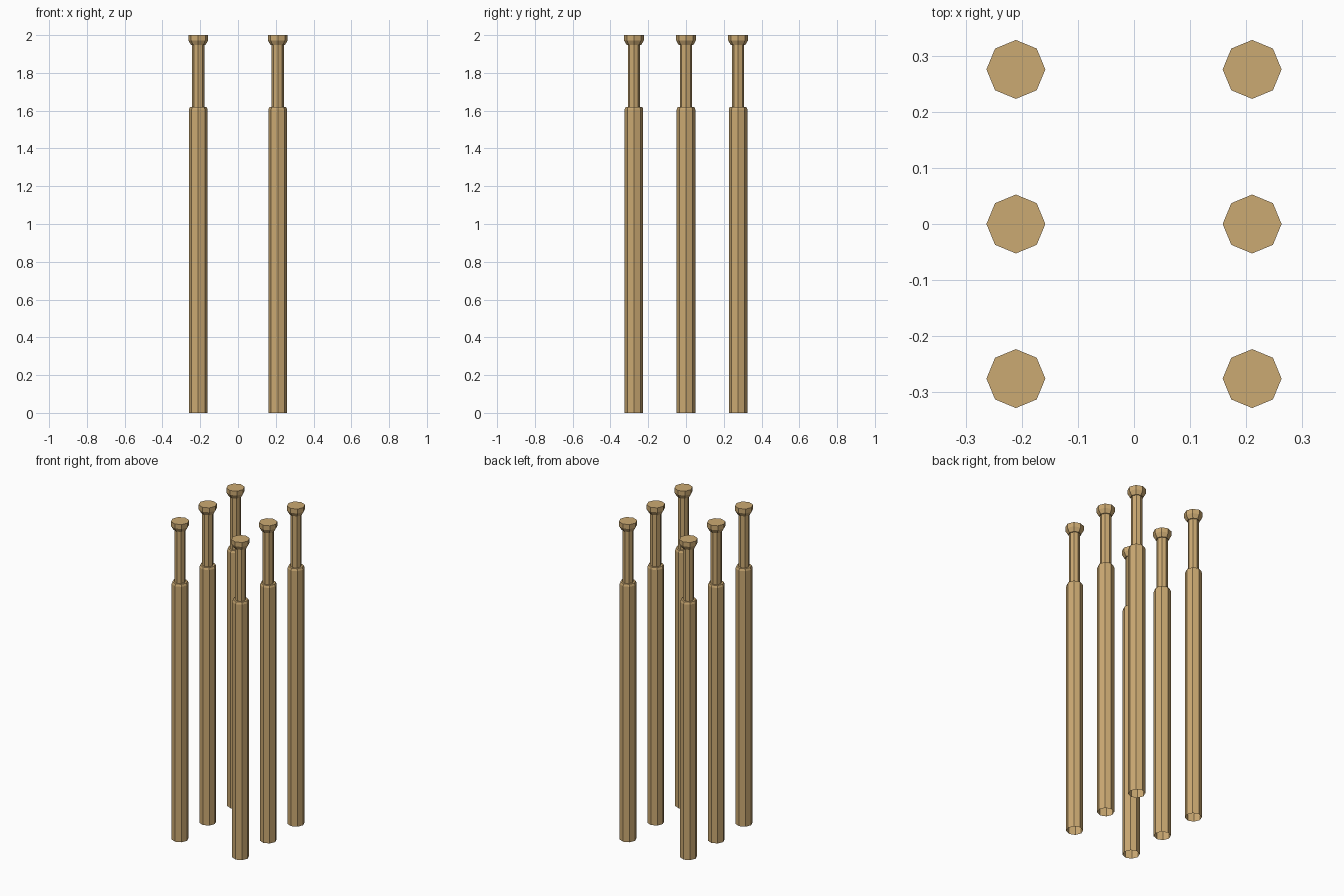
import bpy, bmesh, math

if "Cube" in bpy.data.objects:
    bpy.data.objects.remove(bpy.data.objects["Cube"])

SIDES = 8
# (radius, height) from the open foot up to the cap
PROFILE = [(0.049, 0.0), (0.049, 1.607), (0.044, 1.62), (0.032, 1.62),
           (0.032, 1.947), (0.038, 1.947), (0.0525, 1.972), (0.0525, 2.0)]

wood = bpy.data.materials.new("tan wood")
wood.diffuse_color = (0.60, 0.40, 0.17, 1.0)
wood.use_nodes = True
wood.node_tree.nodes["Principled BSDF"].inputs["Base Color"].default_value = wood.diffuse_color


def post_mesh():
    """Eight-sided post: thick shaft, thin neck, flared head."""
    bm = bmesh.new()
    rings = []
    for r, z in PROFILE:
        rings.append([bm.verts.new((r * math.cos(math.tau * i / SIDES),
                                    r * math.sin(math.tau * i / SIDES), z))
                      for i in range(SIDES)])
    for a, b in zip(rings, rings[1:]):
        for i in range(SIDES):
            j = (i + 1) % SIDES
            bm.faces.new((a[i], a[j], b[j], b[i]))
    bm.faces.new(rings[-1])  # flat top of the head
    mesh = bpy.data.meshes.new("post")
    bm.to_mesh(mesh)
    bm.free()
    mesh.materials.append(wood)
    return mesh


# Two rows of three posts sharing one mesh
mesh = post_mesh()
for side, x in (("left", -0.2105), ("right", 0.2105)):
    for place, y in (("front", -0.2755), ("middle", 0.0), ("back", 0.2755)):
        post = bpy.data.objects.new(f"{place}_{side}_post", mesh)
        post.location = (x, y, 0)
        bpy.context.collection.objects.link(post)
